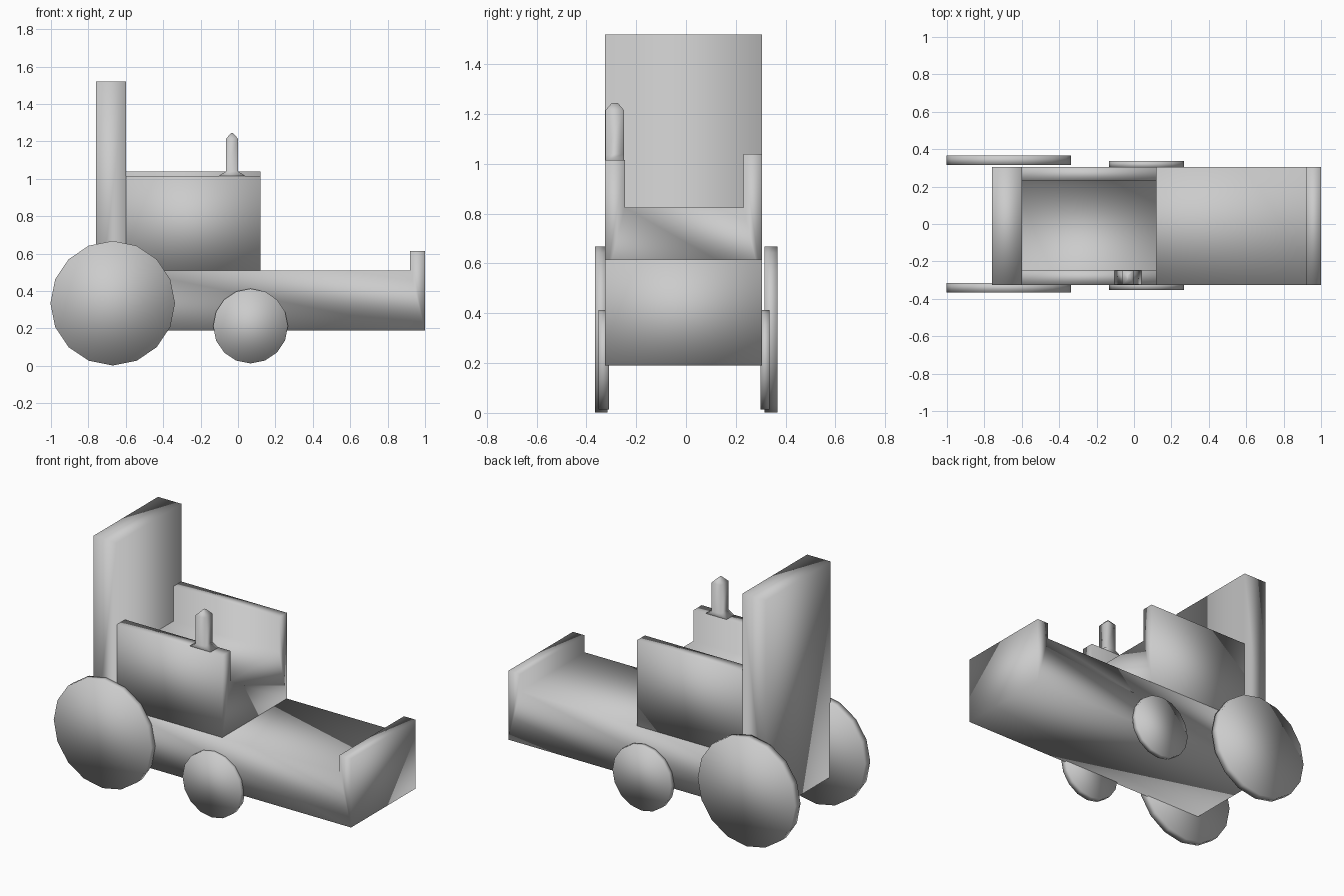
import bpy
import bmesh
import math
from mathutils import Matrix, Vector

if "Cube" in bpy.data.objects:
    bpy.data.objects.remove(bpy.data.objects["Cube"])


def finish(name, bm):
    bmesh.ops.recalc_face_normals(bm, faces=bm.faces[:])
    mesh = bpy.data.meshes.new(name)
    bm.to_mesh(mesh)
    bm.free()
    mesh.shade_smooth()
    obj = bpy.data.objects.new(name, mesh)
    bpy.context.collection.objects.link(obj)
    return obj


def extrude_profile(name, points, offset):
    """Closed profile of 3D points swept along an offset."""
    bm = bmesh.new()
    face = bm.faces.new([bm.verts.new(p) for p in points])
    new = bmesh.ops.extrude_face_region(bm, geom=[face], use_keep_orig=True)
    moved = [g for g in new["geom"] if isinstance(g, bmesh.types.BMVert)]
    bmesh.ops.translate(bm, verts=moved, vec=Vector(offset))
    return finish(name, bm)


def wheel(name, x, z, radius, y0, y1):
    bm = bmesh.new()
    place = Matrix.Translation((x, (y0 + y1) / 2, z)) @ Matrix.Rotation(math.pi / 2, 4, "X")
    bmesh.ops.create_cone(bm, cap_ends=True, cap_tris=False, segments=16,
                          radius1=radius, radius2=radius, depth=abs(y1 - y0),
                          matrix=place @ Matrix.Rotation(math.pi / 2, 4, "Z"))
    return finish(name, bm)


# Chassis: tall backrest, low base and raised foot lip in one side profile
side = [(-0.76, 0.19), (1.0, 0.19), (1.0, 0.615), (0.92, 0.615), (0.92, 0.51),
        (-0.60, 0.51), (-0.60, 1.52), (-0.76, 1.52)]
extrude_profile("chassis", [(x, -0.325, z) for x, z in side], (0, 0.63, 0))

# Seat with two armrests, a U-shaped section swept along x
section = [(-0.325, 0.51), (0.305, 0.51), (0.305, 1.04), (0.23, 1.04),
           (0.23, 0.825), (-0.245, 0.825), (-0.245, 1.015), (-0.325, 1.015)]
extrude_profile("seat_and_arms", [(-0.60, y, z) for y, z in section], (0.72, 0, 0))

# Control stick: flared foot, four-sided post, short ridge on top
bm = bmesh.new()
cx, cy = -0.032, -0.286
rings = []
for hx, hy, z in [(0.075, 0.038, 1.013), (0.032, 0.037, 1.04),
                  (0.032, 0.037, 1.215), (0.004, 0.012, 1.245)]:
    rings.append([bm.verts.new((cx + sx * hx, cy + sy * hy, z))
                  for sx, sy in [(-1, -1), (1, -1), (1, 1), (-1, 1)]])
for low, high in zip(rings, rings[1:]):
    for i in range(4):
        j = (i + 1) % 4
        bm.faces.new((low[i], low[j], high[j], high[i]))
bm.faces.new(rings[0][::-1])
bm.faces.new(rings[-1])
finish("control_stick", bm)

# Wheels: large at the back, small in the middle
wheel("rear_wheel_near", -0.67, 0.335, 0.333, -0.365, -0.315)
wheel("rear_wheel_far", -0.67, 0.335, 0.333, 0.315, 0.367)
wheel("front_wheel_near", 0.067, 0.213, 0.20, -0.352, -0.31)
wheel("front_wheel_far", 0.067, 0.213, 0.20, 0.30, 0.336)
